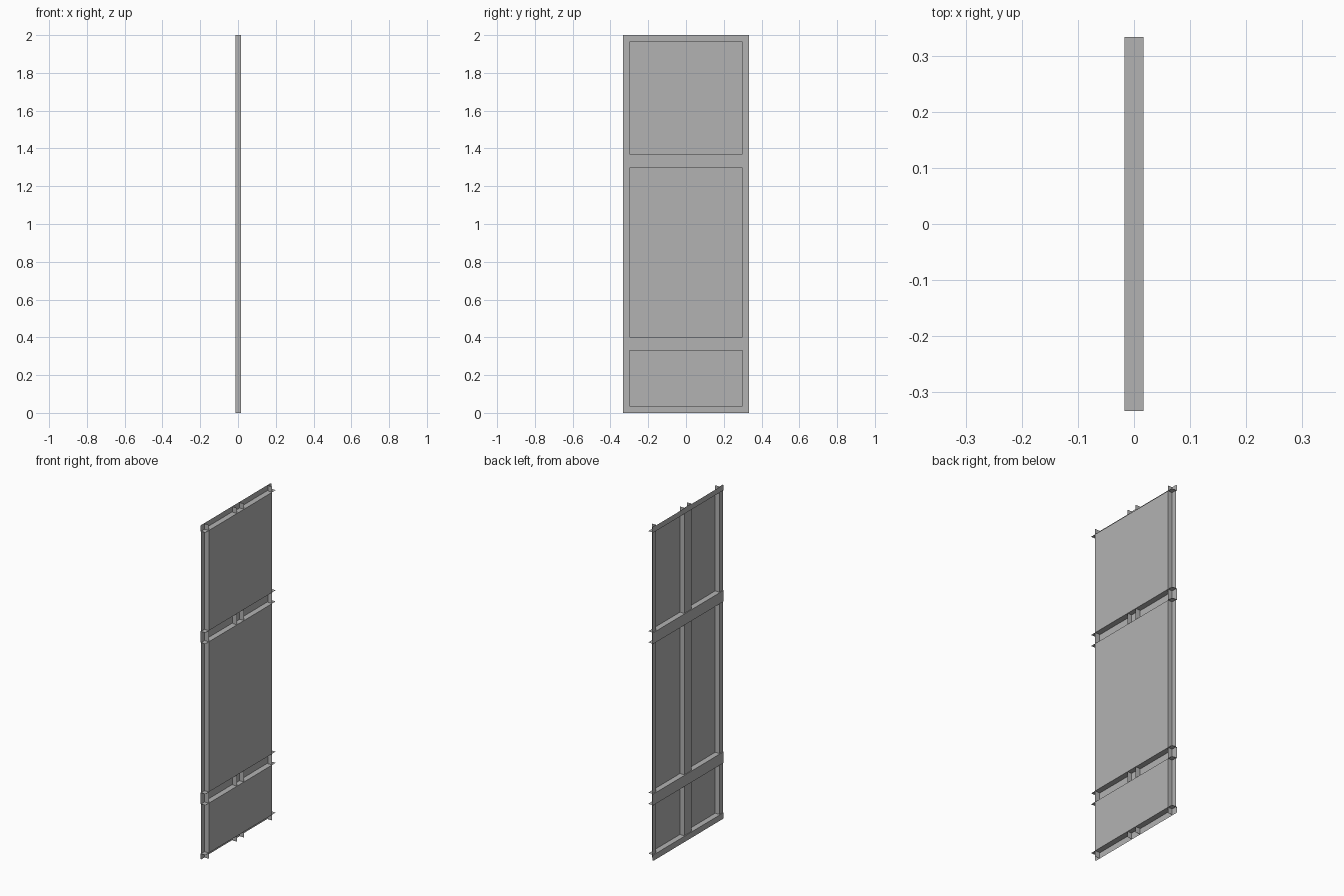
import bpy

if "Cube" in bpy.data.objects:
    bpy.data.objects.remove(bpy.data.objects["Cube"])

D = 1 / 60            # half thickness
B = 0.012             # depth of the post faces, set back from the rails
W = 1 / 3             # half width
POST = 0.3            # inner edge of the side posts
MULL = 1 / 30         # half width of the middle post
BAYS = [(0.035, 0.333), (0.4, 1.3), (1.367, 1.967)]   # panel heights
RAILS = [(0, 0.035), (0.333, 0.4), (1.3, 1.367), (1.967, 2)]

grey = bpy.data.materials.new("dark_grey")
grey.diffuse_color = (0.45, 0.45, 0.45, 1)
grey.use_nodes = True
grey.node_tree.nodes["Principled BSDF"].inputs["Base Color"].default_value = grey.diffuse_color


def sheets(name, quads):
    """One mesh object made of separate flat four-sided sheets."""
    verts = [v for q in quads for v in q]
    faces = [tuple(range(i, i + 4)) for i in range(0, len(verts), 4)]
    mesh = bpy.data.meshes.new(name)
    mesh.from_pydata(verts, [], faces)
    mesh.update()
    mesh.materials.append(grey)
    obj = bpy.data.objects.new(name, mesh)
    bpy.context.collection.objects.link(obj)
    return obj


def facing(x, y0, y1, z0, z1):
    """Upright sheet at depth x, wound to face away from the middle."""
    q = [(x, y0, z0), (x, y1, z0), (x, y1, z1), (x, y0, z1)]
    return q if x > 0 else q[::-1]


def side(y, outward):
    """Full height edge strip of a post."""
    q = [(-B, y, 0), (D, y, 0), (D, y, 2), (-B, y, 2)]
    return q if outward < 0 else q[::-1]


def shelf(z, up):
    """Full width edge strip of a rail."""
    q = [(-D, -W, z), (D, -W, z), (D, W, z), (-D, W, z)]
    return q if up else q[::-1]


# large panels on the +x side
sheets("panels", [facing(D, -POST, POST, a, b) for a, b in BAYS])

# rails: face on the -x side plus the strips bordering each bay
sheets("rail_faces", [facing(-D, -W, W, a, b) for a, b in RAILS])
sheets("rail_edges", [shelf(z, i == 1) for bay in BAYS
                      for i, z in zip((1, 0), bay)])

# side posts and middle post, slightly set back behind the rails
for name, y0, y1 in (("left_post", -W, -POST), ("middle_post", -MULL, MULL),
                     ("right_post", POST, W)):
    sheets(name + "_face", [facing(-B, y0, y1, 0, 2)])
sheets("post_edges", [side(s * y, s * o) for s in (-1, 1)
                      for y, o in ((POST, -1), (MULL, 1))])
